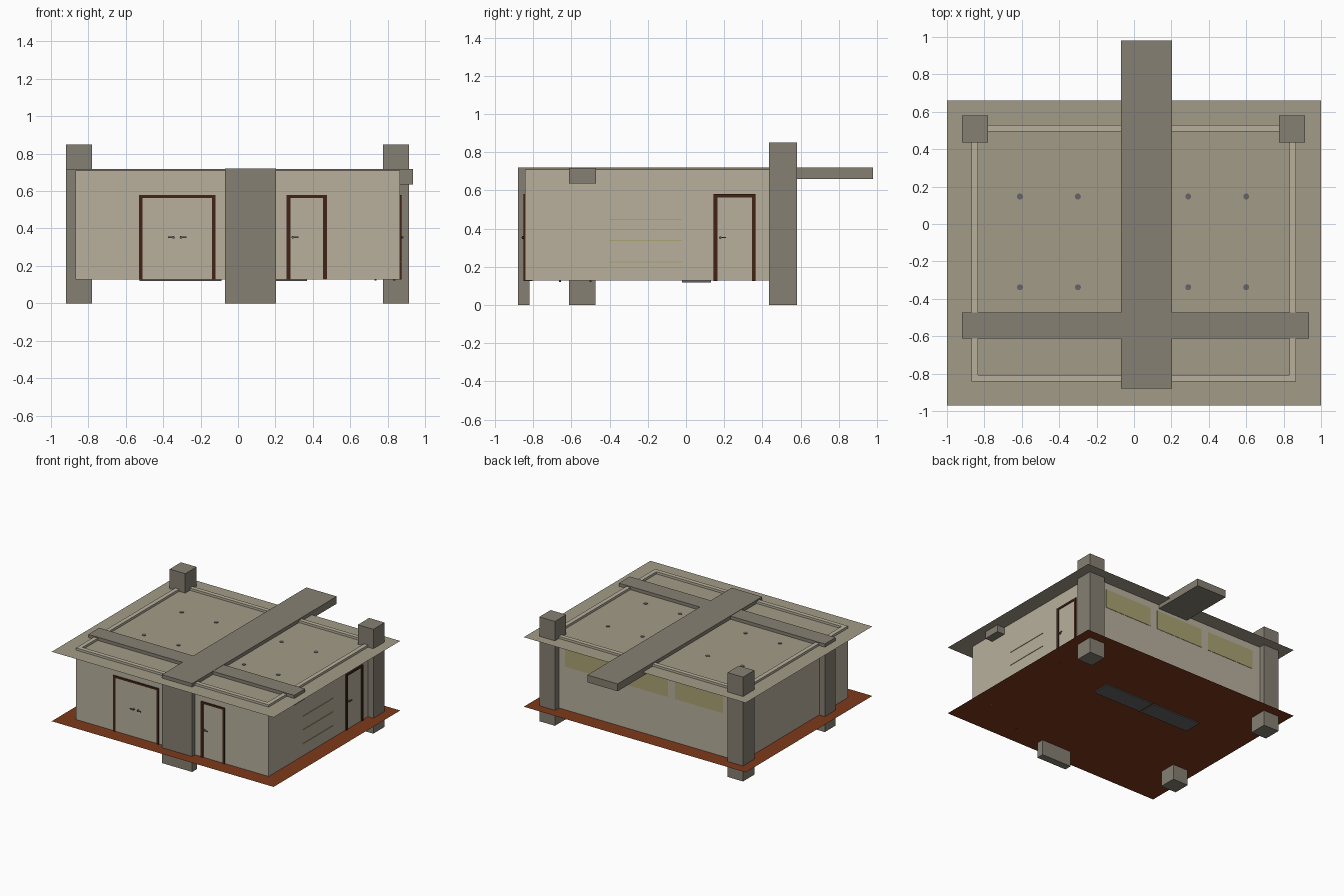
import bpy
import math

if "Cube" in bpy.data.objects:
    bpy.data.objects.remove(bpy.data.objects["Cube"])


def mat(name, rgb):
    m = bpy.data.materials.new(name)
    m.diffuse_color = (*rgb, 1)
    m.use_nodes = True
    m.node_tree.nodes["Principled BSDF"].inputs["Base Color"].default_value = m.diffuse_color
    return m


WALL = mat("plaster", (0.48, 0.434, 0.337))
ROOF = mat("roof_sheet", (0.36, 0.33, 0.245))
STONE = mat("stone", (0.24, 0.216, 0.17))
FLOOR = mat("clay_floor", (0.205, 0.041, 0.011))
WOOD = mat("dark_wood", (0.055, 0.017, 0.008))
GLASS = mat("yellow_glass", (0.40, 0.37, 0.17))
METAL = mat("metal", (0.13, 0.13, 0.14))


def mesh(name, verts, faces, m):
    me = bpy.data.meshes.new(name)
    me.from_pydata(verts, [], faces)
    me.materials.append(m)
    ob = bpy.data.objects.new(name, me)
    bpy.context.collection.objects.link(ob)
    return ob


def box(name, x, y, z, m):
    """Box from (min, max) ranges."""
    v = [(a, b, c) for c in z for b in y for a in x]
    f = [(0, 2, 3, 1), (4, 5, 7, 6), (0, 1, 5, 4),
         (2, 6, 7, 3), (0, 4, 6, 2), (1, 3, 7, 5)]
    return mesh(name, v, f, m)


def sheet(name, x, y, z, m):
    v = [(x[0], y[0], z), (x[1], y[0], z), (x[1], y[1], z), (x[0], y[1], z)]
    return mesh(name, v, [(0, 1, 2, 3)], m)


def cyl(name, loc, r, depth, m, rot=(0, 0, 0), sides=16):
    bpy.ops.mesh.primitive_cylinder_add(vertices=sides, radius=r, depth=depth,
                                        location=loc, rotation=rot)
    ob = bpy.context.object
    ob.name = name
    ob.data.materials.append(m)
    bpy.ops.object.shade_smooth_by_angle()
    return ob


# Main levels and wall outline
Z0, ZR, ZT = 0.126, 0.692, 0.71
X0, X1, Y0, Y1, T = -0.87, 0.867, -0.843, 0.53, 0.035

# Floor and roof sheets
sheet("floor", (-1, 1), (-0.97, 0.66), Z0, FLOOR)
sheet("roof", (-1, 1), (-0.97, 0.66), ZR, ROOF)

# Walls: one closed ring whose top rim stands proud of the roof
outer = [(X0, Y0), (X1, Y0), (X1, Y1), (X0, Y1)]
inner = [(X0 + T, Y0 + T), (X1 - T, Y0 + T), (X1 - T, Y1 - T), (X0 + T, Y1 - T)]
verts = [(x, y, z) for z in (Z0 + 0.001, ZT) for x, y in outer + inner]
faces = []
for i in range(4):
    j = (i + 1) % 4
    faces += [(i, j, j + 8, i + 8), (j + 4, i + 4, i + 12, j + 12),
              (i + 8, j + 8, j + 12, i + 12), (j, i, i + 4, j + 4)]
mesh("walls", verts, faces, WALL)

# Columns
for side, x in (("left", (-0.92, -0.78)), ("right", (0.775, 0.915))):
    box(f"back_column_{side}", x, (0.435, 0.58), (0, 0.85), STONE)
box("front_column_left", (-0.92, -0.78), (-0.613, -0.473), (0, 0.64), STONE)
box("front_column_wide", (-0.07, 0.203), (-0.88, -0.82), (0, 0.665), STONE)

# Roof beams
box("long_beam", (-0.07, 0.203), (-0.88, 0.98), (0.66, 0.72), STONE)
box("cross_beam", (-0.92, 0.935), (-0.612, -0.472), (0.635, 0.718), STONE)


# Doors: U-shaped frame, leaf and lever handles; u runs along the wall
def door(name, wall, u0, u1, handles):
    top, w = 0.58, 0.02

    def part(label, u, d, z, m):
        if wall == "front":
            box(label, u, (Y0 - d, Y0 + 0.04), z, m)
        else:
            box(label, (X1 - 0.04, X1 + d), u, z, m)

    part(name + "_jamb_a", (u0, u0 + w), 0.008, (Z0, top), WOOD)
    part(name + "_jamb_b", (u1 - w, u1), 0.008, (Z0, top), WOOD)
    part(name + "_lintel", (u0 + w, u1 - w), 0.008, (top - 0.016, top), WOOD)
    part(name + "_leaf", (u0 + w, u1 - w), 0.002, (Z0 + 0.001, top - 0.016), WALL)
    for n, (u, direction) in enumerate(handles):
        if wall == "front":
            loc, rot = (u, Y0 - 0.008, 0.353), (math.pi / 2, 0, 0)
        else:
            loc, rot = (X1 + 0.008, u, 0.353), (0, math.pi / 2, 0)
        cyl(f"{name}_knob_{n}", loc, 0.007, 0.016, METAL, rot, 12)
        span = sorted((u, u + direction * 0.03))
        if wall == "front":
            box(f"{name}_lever_{n}", span, (Y0 - 0.018, Y0 - 0.012),
                (0.35, 0.356), METAL)
        else:
            box(f"{name}_lever_{n}", (X1 + 0.012, X1 + 0.018), span,
                (0.35, 0.356), METAL)


door("double_door", "front", -0.53, -0.12, [(-0.345, -1), (-0.305, 1)])
door("single_door", "front", 0.26, 0.475, [(0.293, 1)])
door("side_door", "right", 0.145, 0.365, [(0.18, 1)])

# Back windows, three in a row
for i in range(3):
    x = -0.705 + i * 0.495
    box(f"back_window_{i}", (x, x + 0.43), (Y1 - 0.04, Y1 + 0.003),
        (0.48, 0.635), GLASS)

# Thin slats through the right wall
for i, z in enumerate((0.225, 0.338, 0.448)):
    box(f"side_slat_{i}", (X1 - 0.1, X1 + 0.004), (-0.4, -0.02),
        (z - 0.003, z + 0.003), GLASS)

# Round ceiling lights showing through the roof
for i, x in enumerate((-0.61, -0.3, 0.29, 0.6)):
    for j, y in enumerate((-0.338, 0.147)):
        cyl(f"ceiling_light_{i}_{j}", (x, y, ZR - 0.003), 0.016, 0.014, METAL)

# Panels and small feet just below the floor
box("floor_panel_left", (-0.527, -0.088), (-0.02, 0.13), (0.118, 0.13), METAL)
box("floor_panel_right", (-0.07, 0.37), (-0.02, 0.13), (0.118, 0.13), METAL)
for i, x in enumerate((0.735, 0.835)):
    for j, y in enumerate((-0.66, -0.5)):
        cyl(f"table_foot_{i}_{j}", (x, y, 0.126), 0.006, 0.01, METAL, sides=8)
